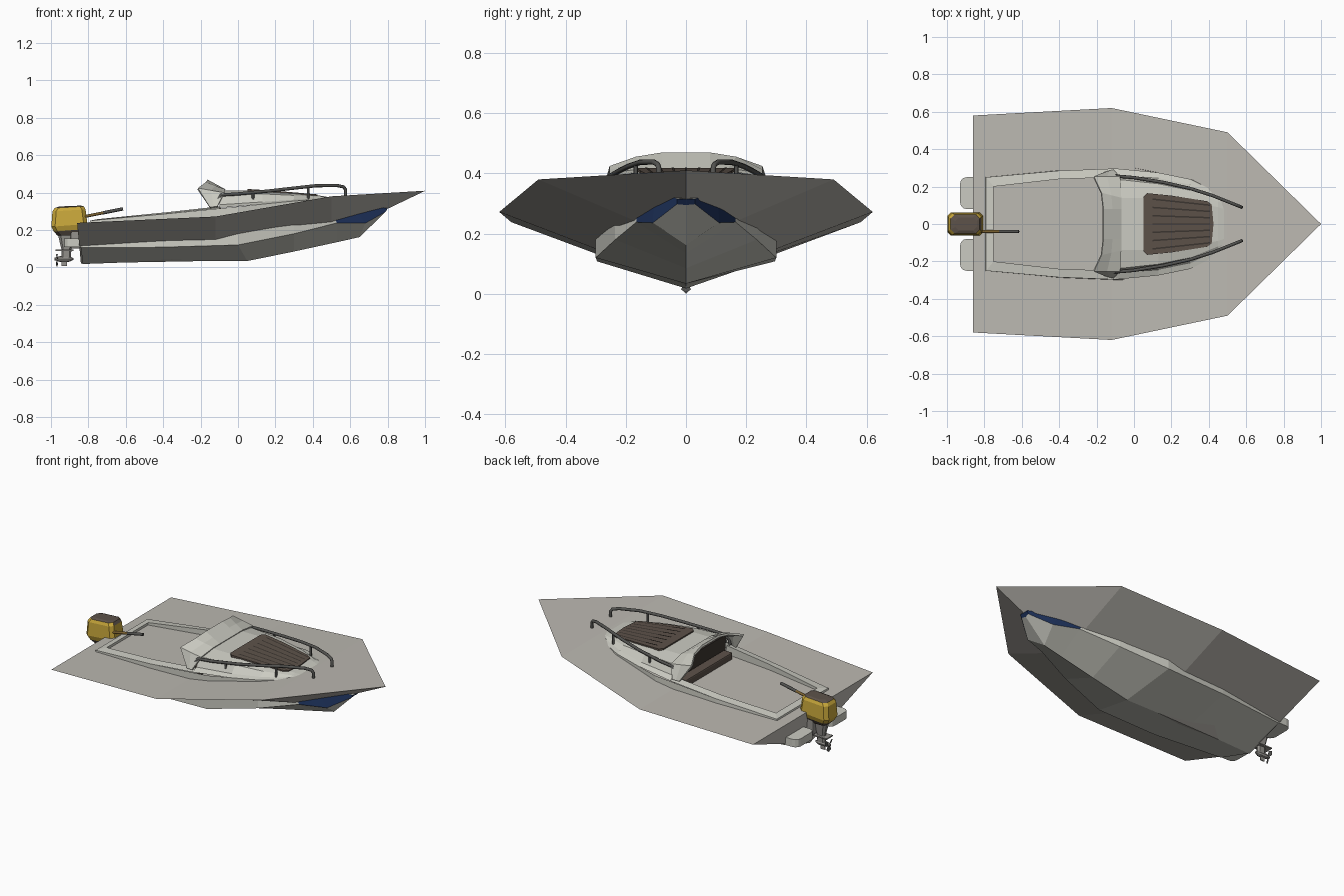
import bpy, bmesh, math
from mathutils import Vector

if "Cube" in bpy.data.objects:
    bpy.data.objects.remove(bpy.data.objects["Cube"])


def mat(name, r, g, b):
    m = bpy.data.materials.new(name)
    m.diffuse_color = (r, g, b, 1)
    m.use_nodes = True
    m.node_tree.nodes["Principled BSDF"].inputs["Base Color"].default_value = m.diffuse_color
    return m


WHITE = mat("hull off white", .60, .60, .54)
SHEET = mat("flare beige", .50, .48, .44)
NAVY = mat("navy", .012, .03, .10)
BROWN = mat("deck brown", .11, .085, .068)
DARK = mat("dark groove", .045, .036, .03)
METAL = mat("rail grey", .085, .085, .08)
YELLOW = mat("motor yellow", .60, .40, .045)
GREY = mat("leg grey", .30, .29, .27)
TAN = mat("tiller tan", .20, .12, .03)


def make(name, verts, faces, mats, rule=None):
    me = bpy.data.meshes.new(name)
    me.from_pydata([Vector(v) for v in verts], [], faces)
    bm = bmesh.new()
    bm.from_mesh(me)
    bmesh.ops.remove_doubles(bm, verts=bm.verts, dist=.0005)
    bmesh.ops.recalc_face_normals(bm, faces=bm.faces)
    bm.to_mesh(me)
    bm.free()
    for m in mats:
        me.materials.append(m)
    if rule:
        for p in me.polygons:
            p.material_index = rule(p.center, p.normal)
    ob = bpy.data.objects.new(name, me)
    bpy.context.collection.objects.link(ob)
    return ob


def loft(name, rows, mats, closed=False, caps=False, rule=None):
    n = len(rows[0])
    faces = []
    for i in range(len(rows) - 1):
        for j in range(n if closed else n - 1):
            k = (j + 1) % n
            faces.append((i * n + j, i * n + k, (i + 1) * n + k, (i + 1) * n + j))
    if caps:
        faces += [tuple(range(n)), tuple((len(rows) - 1) * n + j for j in range(n))]
    return make(name, [v for r in rows for v in r], faces, mats, rule)


def flip(pts):
    return [(x, -y, z) for x, y, z in reversed(pts)]


def bevel(ob, w, seg=2):
    m = ob.modifiers.new("bevel", "BEVEL")
    m.width, m.segments = w, seg
    return ob


def box(name, x, y, z, m, w=0):
    rows = [[(x[0], y[0], h), (x[1], y[0], h), (x[1], y[1], h), (x[0], y[1], h)] for h in z]
    ob = loft(name, rows, [m], True, True)
    return bevel(ob, w) if w else ob


def tube(name, pts, r, m):
    cu = bpy.data.curves.new(name, "CURVE")
    cu.dimensions, cu.bevel_depth, cu.bevel_resolution, cu.use_fill_caps = "3D", r, 2, True
    sp = cu.splines.new("POLY")
    sp.points.add(len(pts) - 1)
    for p, c in zip(sp.points, pts):
        p.co = (*c, 1)
    cu.materials.append(m)
    ob = bpy.data.objects.new(name, cu)
    bpy.context.collection.objects.link(ob)


# wide flared outer shell: V bottom, flat top sheet
edge = [(-.86, .58, .238), (-.12, .62, .272), (.5, .49, .38), (1, 0, .41)]
low = [(-.84, 0, .022), (-.12, 0, .035), (.5, 0, .17), (1, 0, .409)]
loft("flared_shell", [[e, k, (e[0], -e[1], e[2])] for e, k in zip(edge, low)],
     [SHEET], closed=True, caps=True)

# inner hull: keel, chine and gunwale lines
keel = [(-.83, 0, .018), (-.4, 0, .034), (.05, 0, .034), (.3, 0, .085), (.53, 0, .135), (.65, 0, .162), (.785, 0, .295)]
chine = [(-.84, .25, .105), (-.4, .295, .108), (0, .30, .12), (.3, .235, .18), (.53, .165, .238), (.68, .11, .236), (.79, .03, .298)]
gun = [(-.79, .25, .25), (-.4, .285, .285), (0, .30, .325), (.3, .24, .355), (.45, .165, .365), (.6, .105, .35), (.80, .03, .315)]
rows = []
for k, c, g in zip(keel, chine, gun):
    rows.append([g, c, k] + flip([g, c]))
loft("hull", rows, [WHITE, NAVY], caps=True,
     rule=lambda c, n: int(c.x > .56 and c.z > .25))

# cockpit rim and floor
outer = [(-.79, 0, .25), (-.79, .25, .25), (-.4, .285, .285), (-.1, .297, .318)]
inner = [(-.75, 0, .258), (-.75, .2, .258), (-.4, .24, .293), (-.1, .25, .326)]
for s, tag in ((1, "left"), (-1, "right")):
    ring = [[(x, s * y, z) for x, y, z in line] for line in
            (outer, inner, [(x, y, .2) for x, y, z in inner])]
    loft("cockpit_rim_" + tag, ring, [WHITE])
floor = [(x, y, .2) for x, y, z in inner[1:]]
make("cockpit_floor", floor + flip(floor), [tuple(range(6))], [WHITE])

# raised cabin deck
secs = [(-.10, (.297, .318), (.26, .335), (.24, .393), (.14, .41)),
        (.13, (.275, .338), (.245, .35), (.215, .393), (.14, .41)),
        (.30, (.24, .355), (.21, .362), (.18, .385), (.12, .398)),
        (.45, (.165, .365), (.14, .37), (.12, .378), (.09, .382)),
        (.60, (.105, .35), (.08, .352), (.06, .354), (.04, .355)),
        (.80, (.03, .315), (.02, .316), (.015, .317), (.01, .318))]
rows = []
for x, *p in secs:
    half = [(x, y, z) for y, z in p]
    rows.append(half + flip(half))
loft("cabin_deck", rows, [WHITE])

# raked wind deflector arch over the cabin opening
front = [(-.11, .285, .325), (-.075, .25, .395), (-.07, .14, .412)]
back = [(-.15, .275, .32), (-.215, .25, .42), (-.175, .165, .45), (-.165, .08, .464)]
front.append((-.07, .08, .412))
mid = [tuple((a + b) / 2 for a, b in zip(f, k)) for f, k in zip(front, back)]
ob = loft("wind_deflector", [r + flip(r) for r in (front, mid, back)], [WHITE])
so = ob.modifiers.new("thickness", "SOLIDIFY")
so.thickness, so.offset = .012, 0

# cabin interior
box("cabin_bulkhead", (-.10, -.09), (-.238, .238), (.2, .395), DARK)
box("cabin_seat", (-.16, -.10), (-.225, .225), (.2, .31), BROWN, .008)

# slatted sun pad with dark fanned grooves
def pad_z(x):
    return .416 - max(0, x - .1) * .085


out = [(.05, -.145), (.07, -.165), (.2, -.152), (.39, -.122), (.415, -.105), (.425, 0),
       (.415, .105), (.39, .122), (.2, .152), (.07, .165), (.05, .145)]
loft("sun_pad", [[(x, y, pad_z(x) + h) for x, y in out] for h in (-.022, .002)],
     [BROWN], True, True)
for i in range(-3, 4):
    rows = []
    for x in (.10, .25, .405):
        y = i * (.046 - (x - .05) * .035)
        z = pad_z(x) + .0035
        rows.append([(x, y - .004, z), (x, y + .004, z)])
    loft("pad_groove", rows, [DARK])

# hand rails with posts
rail = [(-.115, .262, .33), (-.11, .26, .365), (-.09, .256, .387), (0, .248, .393),
        (.16, .222, .408), (.30, .19, .424), (.42, .152, .437), (.53, .108, .438),
        (.565, .094, .43), (.575, .09, .415), (.575, .09, .37)]
for s, tag in ((1, "left"), (-1, "right")):
    tube("hand_rail_" + tag, [(x, s * y, z) for x, y, z in rail], .009, METAL)
    for x, y, z in ((.375, .167, .43), (.08, .235, .4)):
        tube("rail_post_" + tag, [(x, s * y, z), (x, s * y, .34)], .007, METAL)

# swim platforms beside the motor
for s in (1, -1):
    ob = box("swim_platform", (-.93, -.80), sorted((s * .08, s * .25)), (.108, .155), WHITE)
    bm = bmesh.new()
    bm.from_mesh(ob.data)
    es = [e for e in bm.edges if abs(e.verts[0].co.z - e.verts[1].co.z) > .01 and e.verts[0].co.x < -.9]
    bmesh.ops.bevel(bm, geom=es, offset=.035, segments=3, affect="EDGES", profile=.5)
    bm.to_mesh(ob.data)
    bm.free()


# outboard motor cowl: rounded rings stacked upward
def ring(x0, x1, w, z, tilt=0, c=.02):
    p = [(x0 + c, -w), (x1 - c, -w), (x1, -w + c), (x1, w - c), (x1 - c, w), (x0 + c, w), (x0, w - c), (x0, -w + c)]
    return [(x, y, z + tilt * (x + .9)) for x, y in p]


loft("motor_cowl", [ring(-.965, -.85, .035, .17), ring(-.985, -.815, .052, .198, .08),
                    ring(-.998, -.805, .062, .225, .08), ring(-.992, -.815, .058, .305, .06),
                    ring(-.98, -.825, .05, .322, .06), ring(-.955, -.84, .036, .328, .04)],
     [YELLOW, BROWN], True, True,
     rule=lambda c, n: int(c.z < .20 or c.z > .318))

# motor leg, plates, skeg and bracket
loft("motor_leg", [ring(-.945, -.895, .012, .04, 0, .008), ring(-.945, -.89, .016, .1, 0, .01),
                   ring(-.965, -.87, .028, .185, 0, .015)], [GREY], True, True)
box("anti_splash_plate", (-.975, -.88), (-.03, .03), (.088, .095), GREY)
loft("gear_case", [[(x, r * math.cos(a * math.pi / 4), .045 + r * math.sin(a * math.pi / 4)) for a in range(8)]
                   for x, r in ((-.98, .007), (-.95, .016), (-.905, .016), (-.88, .005))],
     [GREY], True, True)
box("skeg", (-.945, -.915), (-.003, .003), (.008, .045), GREY)
box("motor_bracket", (-.895, -.80), (-.045, .045), (.10, .20), GREY, .008)

# propeller
for i in range(3):
    a = i * 2 * math.pi / 3 - math.pi / 2
    u = Vector((0, math.cos(a), math.sin(a)))
    v = Vector((.35, -math.sin(a), math.cos(a)))
    c = Vector((-.968, 0, .045))
    pts = [c + u * r + v * w for r, w in ((.004, -.006), (.03, -.016), (.044, 0), (.03, .016), (.004, .006))]
    make("propeller_blade", pts, [tuple(range(5))], [METAL])

# tiller arm and grip
tube("tiller_arm", [(-.84, -.04, .268), (-.72, -.04, .292)], .008, TAN)
tube("tiller_grip", [(-.72, -.04, .292), (-.615, -.04, .313)], .009, METAL)
